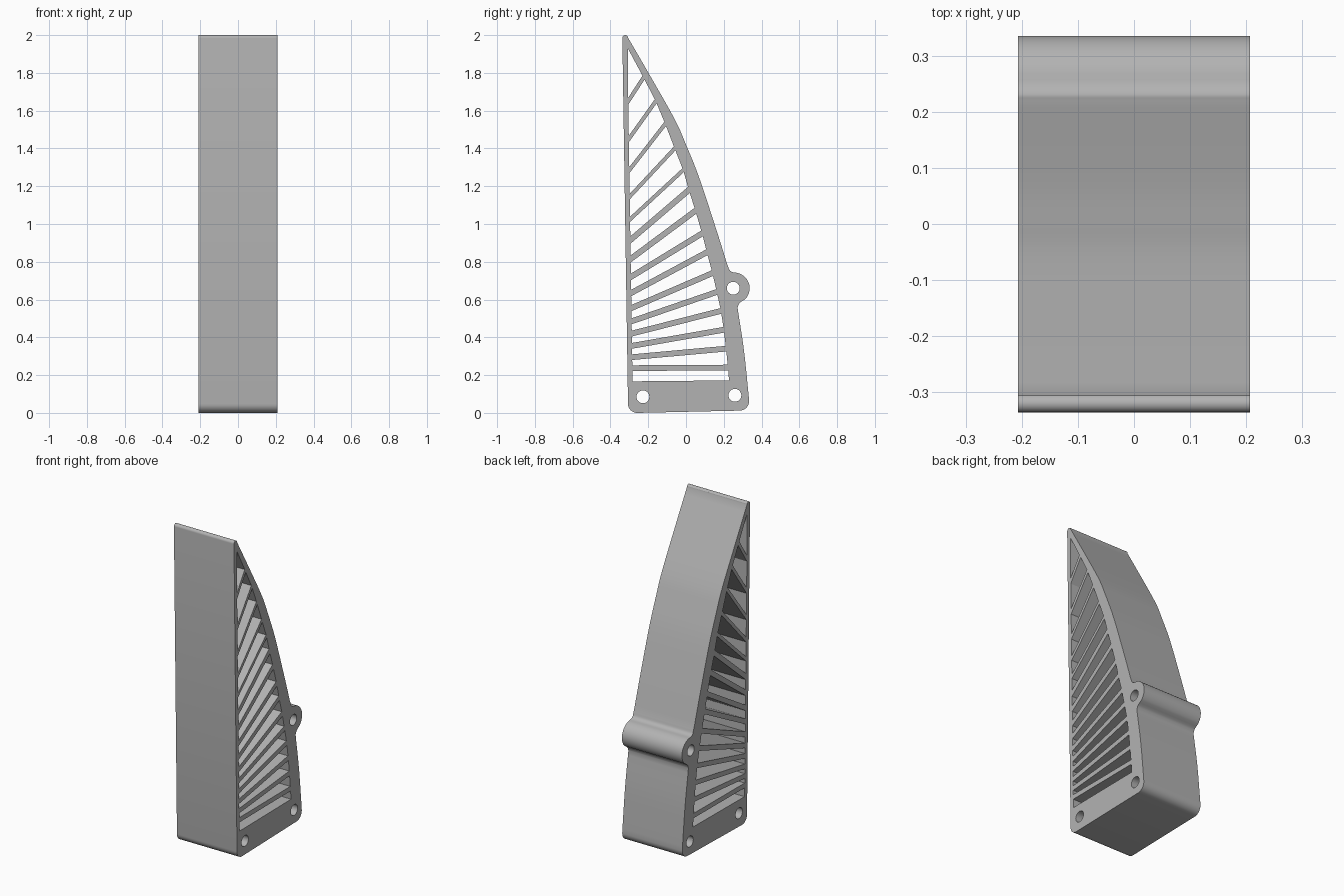
import bpy
from math import sin, cos, radians
from mathutils import Vector

cube = bpy.data.objects.get("Cube")
if cube:
    bpy.data.objects.remove(cube, do_unlink=True)

HALF_WIDTH = 0.208


def arc(cy, cz, r, a0, a1, n):
    """Points of an arc between two angles in degrees."""
    angles = [radians(a0 + (a1 - a0) * i / n) for i in range(n + 1)]
    return [Vector((cy + r * cos(a), cz + r * sin(a))) for a in angles]


def smooth_path(points, n=5):
    """Catmull-Rom path through the points."""
    p = [Vector(q) for q in points]
    p = [2 * p[0] - p[1]] + p + [2 * p[-1] - p[-2]]
    out = []
    for a, b, c, d in zip(p, p[1:], p[2:], p[3:]):
        for i in range(n):
            t = i / n
            out.append(0.5 * (2 * b + (c - a) * t + (2 * a - 5 * b + 4 * c - d) * t * t
                              + (3 * b - a - 3 * c + d) * t ** 3))
    return out + [p[-2]]


# Outline: rounded foot, curved back, pivot boss and narrow tip
outline = arc(-0.259, 0.048, 0.048, 180, 270, 8)
outline += arc(0.284, 0.062, 0.05, 270, 360, 8)
outline += smooth_path([(0.332, 0.09), (0.307, 0.33), (0.277, 0.53)])
outline += smooth_path([(0.273, 0.558), (0.281, 0.578), (0.297, 0.592)], 3)
outline += arc(0.254, 0.66, 0.083, -45, 88, 16)
outline += smooth_path([(0.243, 0.746), (0.23, 0.757), (0.222, 0.778)], 3)
outline += smooth_path([(0.217, 0.79), (0.167, 0.95), (0.07, 1.245), (0, 1.42),
                        (-0.06, 1.555), (-0.193, 1.79), (-0.306, 1.985)])
outline += arc(-0.321, 1.984, 0.016, 30, 180, 8)

# Louvre bars: front height, then depth and height at the back, top to bottom
bars = [(1.65, -0.225, 1.775), (1.45, -0.16, 1.65), (1.285, -0.11, 1.53),
        (1.145, -0.06, 1.40), (1.025, -0.015, 1.285), (0.915, 0.015, 1.18),
        (0.815, 0.05, 1.07), (0.72, 0.085, 0.95), (0.635, 0.11, 0.85),
        (0.555, 0.14, 0.74), (0.485, 0.163, 0.64), (0.42, 0.185, 0.54),
        (0.355, 0.20, 0.44), (0.295, 0.212, 0.34), (0.237, 0.222, 0.24)]
back_line = [(-0.308, 1.93)] + [b[1:] for b in bars] + [(0.228, 0.17)]


def front_y(z):
    return -0.283 - 0.027 * (z - 0.17) / 1.76


def back_y(z):
    for (y0, z0), (y1, z1) in zip(back_line, back_line[1:]):
        if z >= z1:
            return y0 + (y1 - y0) * (z - z0) / (z1 - z0)
    return back_line[-1][0]


def bar_edge(bar, side, width):
    """Front and back end of one edge of a bar, trimmed to the back curve."""
    start = Vector((front_y(bar[0]), bar[0]))
    along = Vector(bar[1:]) - start
    start.y += side * width / 2 * along.length / along.x
    start.x = front_y(start.y)
    low, high = 0.0, 1.5
    for _ in range(30):
        mid = (low + high) / 2
        p = start + along * mid
        if p.x < back_y(p.y):
            low = mid
        else:
            high = mid
    return start, start + along * low


# Slots are the openings between neighbouring bars
slots = []
upper = [Vector(back_line[0])]
for i, bar in enumerate(bars):
    width = 0.02 if i < 5 else 0.03
    f, b = bar_edge(bar, 1, width)
    slots.append(upper + [b, f])
    f, b = bar_edge(bar, -1, width)
    upper = [f, b]
slots.append(upper + [Vector((0.228, 0.172)), Vector((-0.283, 0.167))])

# Round bolt and pivot holes
holes = [arc(y, z, 0.034, 0, 345, 23)
         for y, z in [(-0.228, 0.085), (0.259, 0.093), (0.25, 0.66)]]

# Filled profile extruded across the width
curve = bpy.data.curves.new("louvred_fin_profile", "CURVE")
curve.dimensions = "2D"
curve.fill_mode = "BOTH"
curve.extrude = HALF_WIDTH
for loop in [outline] + slots + holes:
    spline = curve.splines.new("POLY")
    spline.points.add(len(loop) - 1)
    for point, co in zip(spline.points, loop):
        point.co = (co.x, co.y, 0, 1)
    spline.use_cyclic_u = True
fin = bpy.data.objects.new("louvred_fin", curve)
fin.rotation_euler = (radians(90), 0, radians(90))
bpy.context.collection.objects.link(fin)

bpy.ops.object.select_all(action="DESELECT")
fin.select_set(True)
bpy.context.view_layer.objects.active = fin
bpy.ops.object.convert(target="MESH")
fin = bpy.context.object

# Weld caps to walls
import bmesh
bm = bmesh.new()
bm.from_mesh(fin.data)
bmesh.ops.remove_doubles(bm, verts=bm.verts, dist=0.0001)
bmesh.ops.recalc_face_normals(bm, faces=bm.faces)
bm.to_mesh(fin.data)
bm.free()
bpy.ops.object.shade_smooth_by_angle(angle=radians(30))

# Plain grey finish
grey = bpy.data.materials.new("plain_grey")
grey.use_nodes = True
grey.diffuse_color = (0.45, 0.45, 0.45, 1)
grey.node_tree.nodes["Principled BSDF"].inputs["Base Color"].default_value = grey.diffuse_color
fin.data.materials.clear()
fin.data.materials.append(grey)
